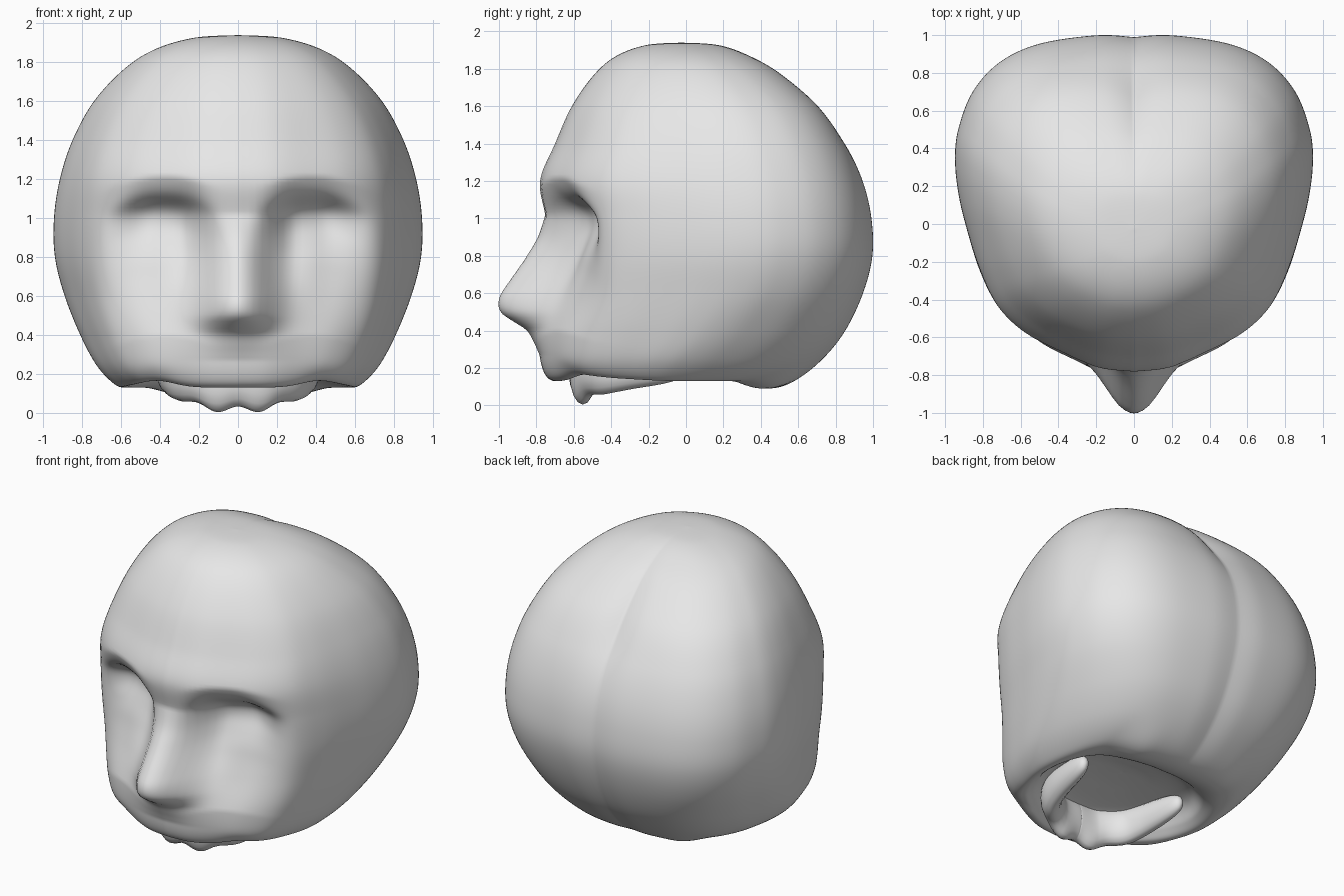
import bpy, bmesh, math

cube = bpy.data.objects.get("Cube")
if cube:
    bpy.data.objects.remove(cube)

grey = bpy.data.materials.new("plain grey")
grey.use_nodes = True
grey.diffuse_color = (0.8, 0.8, 0.8, 1)
grey.node_tree.nodes["Principled BSDF"].inputs["Base Color"].default_value = grey.diffuse_color


def spline(points, steps):
    """Smooth curve through a list of tuples."""
    last = len(points) - 1
    result = []
    for i in range(last):
        a, b, c, d = (points[min(max(i + k, 0), last)] for k in (-1, 0, 1, 2))
        for step in range(steps):
            t = step / steps
            result.append(tuple(
                q + t * (r - p) / 2 + t * t * (p - 2.5 * q + 2 * r - s / 2)
                + t ** 3 * (1.5 * (q - r) + (s - p) / 2)
                for p, q, r, s in zip(a, b, c, d)))
    result.append(points[last])
    return result


def smooth(low, high, value):
    t = min(max((value - low) / (high - low), 0), 1)
    return t * t * (3 - 2 * t)


def lookup(curve, z):
    """Value at height z on a curve listed from top to bottom."""
    if z >= curve[0][0] or z <= curve[-1][0]:
        return 0
    for (z1, v1), (z2, v2) in zip(curve, curve[1:]):
        if z >= z2:
            return v2 + (v1 - v2) * (z - z2) / max(z1 - z2, 1e-6)
    return 0


def bump(value, centre, size):
    return math.exp(-((value - centre) / size) ** 2)


def make_object(name, rings, closed_ends=False):
    """Skin a list of closed rings of points."""
    bm = bmesh.new()
    loops = [[bm.verts.new(p) for p in ring] for ring in rings]
    count = len(loops[0])
    for lower, upper in zip(loops, loops[1:]):
        for j in range(count):
            k = (j + 1) % count
            bm.faces.new((lower[j], lower[k], upper[k], upper[j]))
    if closed_ends:
        bm.faces.new(loops[0])
        bm.faces.new(loops[-1])
    bmesh.ops.remove_doubles(bm, verts=bm.verts, dist=0.0002)
    bmesh.ops.recalc_face_normals(bm, faces=bm.faces)
    mesh = bpy.data.meshes.new(name)
    bm.to_mesh(mesh)
    bm.free()
    mesh.materials.append(grey)
    obj = bpy.data.objects.new(name, mesh)
    bpy.context.collection.objects.link(obj)
    bpy.ops.object.select_all(action='DESELECT')
    obj.select_set(True)
    bpy.context.view_layer.objects.active = obj
    bpy.ops.object.shade_smooth_by_angle(angle=math.radians(60))


# Half outline of the head seen from above, front to back
outline = spline([
    (0, -1), (.21, -.98), (.42, -.91), (.62, -.82), (.77, -.7), (.86, -.55),
    (.93, -.36), (.98, -.18), (1, 0), (.98, .24), (.9, .54), (.75, .78),
    (.53, .93), (.21, 1), (0, .985)], 6)

# Height, half width, front, widest point, back; last rows are the mouth roof
levels = [
    (1.94, 0, -.02, -.02, -.02), (1.927, .22, -.21, 0, .18),
    (1.87, .42, -.37, .05, .35), (1.77, .58, -.49, .12, .53),
    (1.6, .74, -.61, .22, .73), (1.4, .85, -.7, .29, .86),
    (1.2, .915, -.78, .33, .945), (1, .945, -.75, .35, .99),
    (.8, .94, -.74, .35, .995), (.6, .89, -.76, .3, .945),
    (.4, .81, -.79, .15, .85), (.25, .73, -.78, 0, .73),
    (.16, .65, -.75, -.08, .6), (.13, .59, -.7, -.1, .46),
    (.16, .53, -.65, -.12, .3), (.26, .44, -.54, -.1, .16),
    (.3, .2, -.3, -.1, 0), (.31, 0, -.1, -.1, -.1)]
STEPS = 11
rim = 13 * STEPS

nose_curve = spline([
    (1.02, 0), (.9, .05), (.8, .11), (.65, .2), (.57, .235), (.5, .215),
    (.45, .14), (.4, .06), (.33, .02), (.27, 0)], 6)
socket_curve = spline([
    (1.22, 0), (1.13, .06), (1.05, .165), (.97, .19), (.87, .165),
    (.75, .115), (.6, .055), (.4, 0)], 6)


def face_shift(x, z):
    """Forward or backward offset of the face: nose, eye sockets and lids."""
    width = .1 + .085 * (1 - smooth(.48, .95, z))
    nose = lookup(nose_curve, z) * math.exp(-(x / width) ** 2.2)
    across = smooth(.07, .3, x) * (1 - smooth(.42, .74, x))
    socket = lookup(socket_curve, z + .9 * (x - .38) ** 2) * across
    lid = .035 * bump(x, .44, .15) * bump(z, .83, .15)
    return socket - nose - lid


def head_ring(index, level):
    z0, width, front, middle, back = level
    crown = smooth(1.3, 1.9, z0)
    near_rim = 1 - smooth(.13, .3, z0) if index > rim - 3 * STEPS else 0
    half = []
    for u, v in outline:
        # Blend the outline towards an ellipse near the crown and in the mouth
        roundness = crown * (.65 if v < 0 else .15) if index < rim else .5
        scale = 1 + roundness * (1 / math.hypot(u, v) - 1)
        x = max(u * scale * width, 0)
        y = middle + v * scale * (middle - front if v < 0 else back - middle)
        if v < 0 and z0 < 1.3 and index <= rim:
            y += face_shift(x, z0)
        elif v > 0 and index < rim:
            # Groove between the two rear lobes
            y -= .07 * bump(z0, 1.6, .25) * math.exp(-x / .16)
        # Wavy lower rim
        z = z0 + near_rim * (.035 * bump(x, .42, .13) * smooth(0, -.3, y)
                             - .04 * bump(y, .42, .2) * (1 - smooth(.28, .5, x)))
        half.append((x, y, z))
    return half + [(-x, y, z) for x, y, z in reversed(half[1:-1])]


make_object("head", [head_ring(i, lv) for i, lv in enumerate(spline(levels, STEPS))])

# Upper teeth and gum, swept along an arch with tapered ends
side = spline([(0, -.56), (.15, -.54), (.28, -.45), (.34, -.3), (.38, 0)], 14)
arch = [(-x, y) for x, y in reversed(side[1:])] + side
rings = []
for i, (x, y) in enumerate(arch):
    x1, y1 = arch[max(i - 1, 0)]
    x2, y2 = arch[min(i + 1, len(arch) - 1)]
    length = math.hypot(x2 - x1, y2 - y1)
    nx, ny = (y2 - y1) / length, (x1 - x2) / length
    taper = math.sqrt(1.02 - abs(2 * i / (len(arch) - 1) - 1) ** 8)
    bottom = .02 + .07 * smooth(.12, .37, abs(x)) + .014 * math.cos(x * 31)
    centre, tall = (bottom + .3) / 2, taper * (.3 - bottom) / 2
    ring = []
    for k in range(16):
        a = k * math.tau / 16
        out = .065 * taper * math.cos(a)
        ring.append((x + nx * out, y + ny * out, centre + tall * math.sin(a)))
    rings.append(ring)
make_object("upper_teeth", rings, closed_ends=True)
